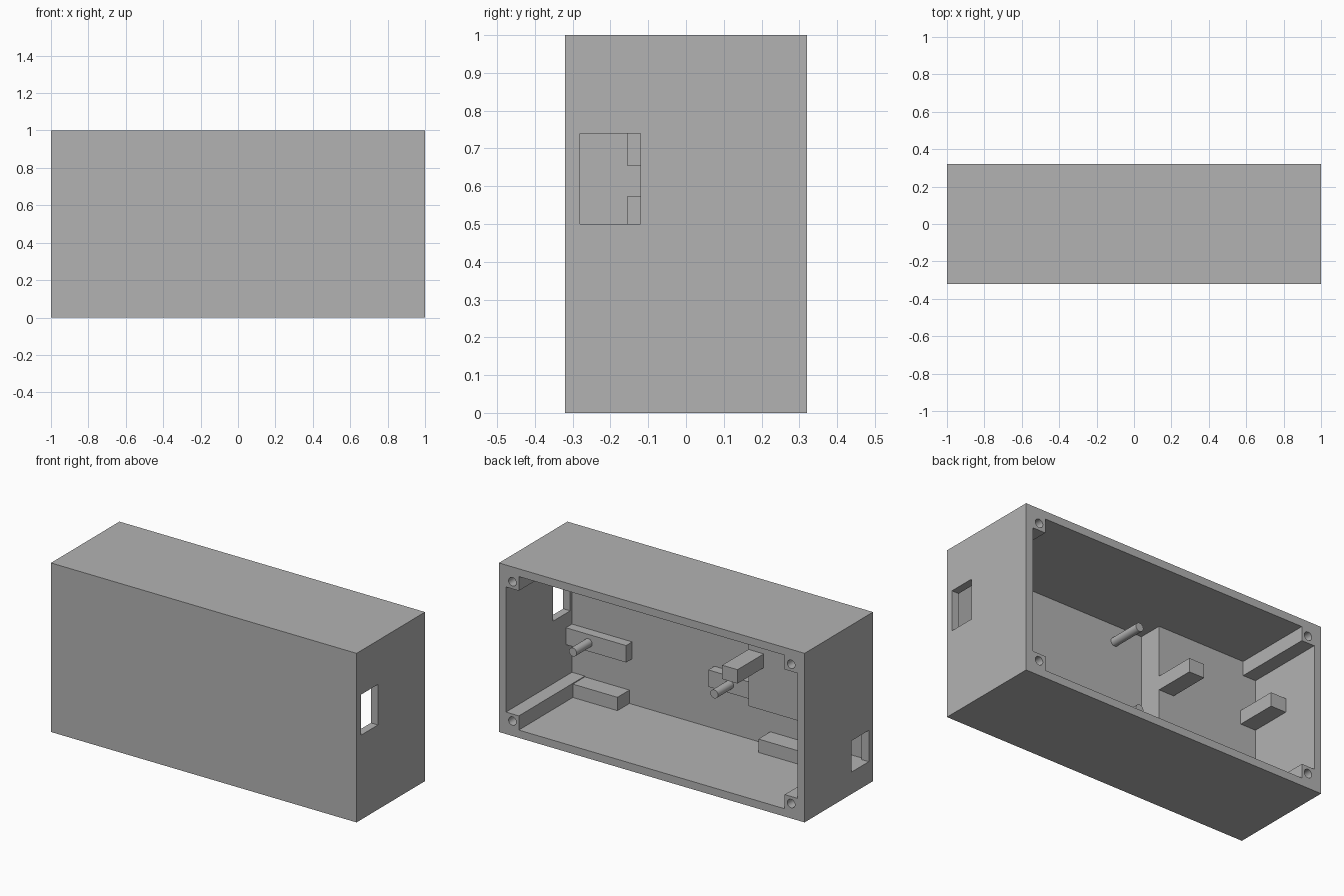
import bpy
import math

cube = bpy.data.objects.get("Cube")
if cube:
    bpy.data.objects.remove(cube, do_unlink=True)

# Single plastic colour
grey = bpy.data.materials.new("grey plastic")
grey.use_nodes = True
colour = (0.45, 0.45, 0.45, 1)
grey.diffuse_color = colour
grey.node_tree.nodes["Principled BSDF"].inputs["Base Color"].default_value = colour

# Main dimensions
BACK = 0.32            # open side
FLOOR = -0.297         # inner face of the front panel
INNER_X = 0.954
LOW, HIGH = 0.046, 0.954
POST = 0.13            # inner edge of corner posts, from the outside
PLATE_Y = -0.155
PLATE_X = -0.30


def box(name, x, y, z):
    """Box from (min, max) ranges."""
    bpy.ops.mesh.primitive_cube_add(size=1)
    ob = bpy.context.object
    ob.name = name
    ranges = (x, y, z)
    for v in ob.data.vertices:
        v.co = [r[1] if c > 0 else r[0] for c, r in zip(v.co, ranges)]
    ob.data.materials.append(grey)
    return ob


def rod(name, x, z, y0, y1, radius=0.025):
    """Cylinder along y, smooth sided."""
    bpy.ops.mesh.primitive_cylinder_add(
        vertices=32, radius=radius, depth=y1 - y0,
        location=(x, (y0 + y1) / 2, z), rotation=(math.pi / 2, 0, 0))
    ob = bpy.context.object
    ob.name = name
    ob.data.materials.append(grey)
    bpy.ops.object.shade_smooth_by_angle()
    return ob


def cut(target, cutter):
    """Subtract the cutter, then remove it."""
    cutter.hide_render = True
    mod = target.modifiers.new("cut", 'BOOLEAN')
    mod.operation = 'DIFFERENCE'
    mod.solver = 'EXACT'
    mod.object = cutter
    bpy.ops.object.select_all(action='DESELECT')
    target.select_set(True)
    bpy.context.view_layer.objects.active = target
    bpy.ops.object.modifier_apply(modifier=mod.name)
    bpy.data.objects.remove(cutter, do_unlink=True)


# Case shell, open at the back, with a port in each end wall
case = box("case_shell", (-1, 1), (-0.32, BACK), (0, 1))
cut(case, box("cavity", (-INNER_X, INNER_X), (FLOOR, 0.5), (LOW, HIGH)))
cut(case, box("left_port", (0.9, 1.1), (-0.28, -0.12), (0.50, 0.74)))
cut(case, box("right_port", (-1.1, -0.9), (-0.28, -0.12), (0.13, 0.315)))

# Corner posts with screw holes
for side, sx in (("left", 1), ("right", -1)):
    for level, z in (("lower", (LOW, POST)), ("upper", (1 - POST, HIGH))):
        x = sorted((sx * INNER_X, sx * (1 - POST)))
        end = PLATE_Y if (sx < 0 and level == "upper") else FLOOR
        post = box(f"{level}_{side}_post", x, (end, BACK), z)
        cut(post, rod("screw_hole", sum(x) / 2, sum(z) / 2, 0.07, 0.5))

# Raised mounting plate with two standing bars
box("mounting_plate", (-INNER_X, PLATE_X), (FLOOR, PLATE_Y), (0.32, HIGH))
for name, x in (("inner_bar", PLATE_X - 0.1), ("outer_bar", -INNER_X)):
    box(name, (x, x + 0.1), (PLATE_Y, 0.09), (0.573, 0.655))

# Board supports on the front panel
box("left_board_support", (0.56, INNER_X), (FLOOR, -0.24), (0.315, 0.415))
box("right_board_support", (PLATE_X, 0.022), (FLOOR, -0.24), (0.315, 0.415))
box("left_floor_support", (0.578, 1 - POST), (FLOOR, -0.185), (LOW, 0.125))
box("right_floor_support", (POST - 1, -0.344), (FLOOR, -0.185), (LOW, 0.125))

# Locating pegs
for side, x in (("left", 0.807), ("right", -0.118)):
    rod(f"lower_{side}_peg", x, 0.365, -0.24, -0.095)
    rod(f"upper_{side}_peg", x, 0.855, FLOOR, -0.095)
